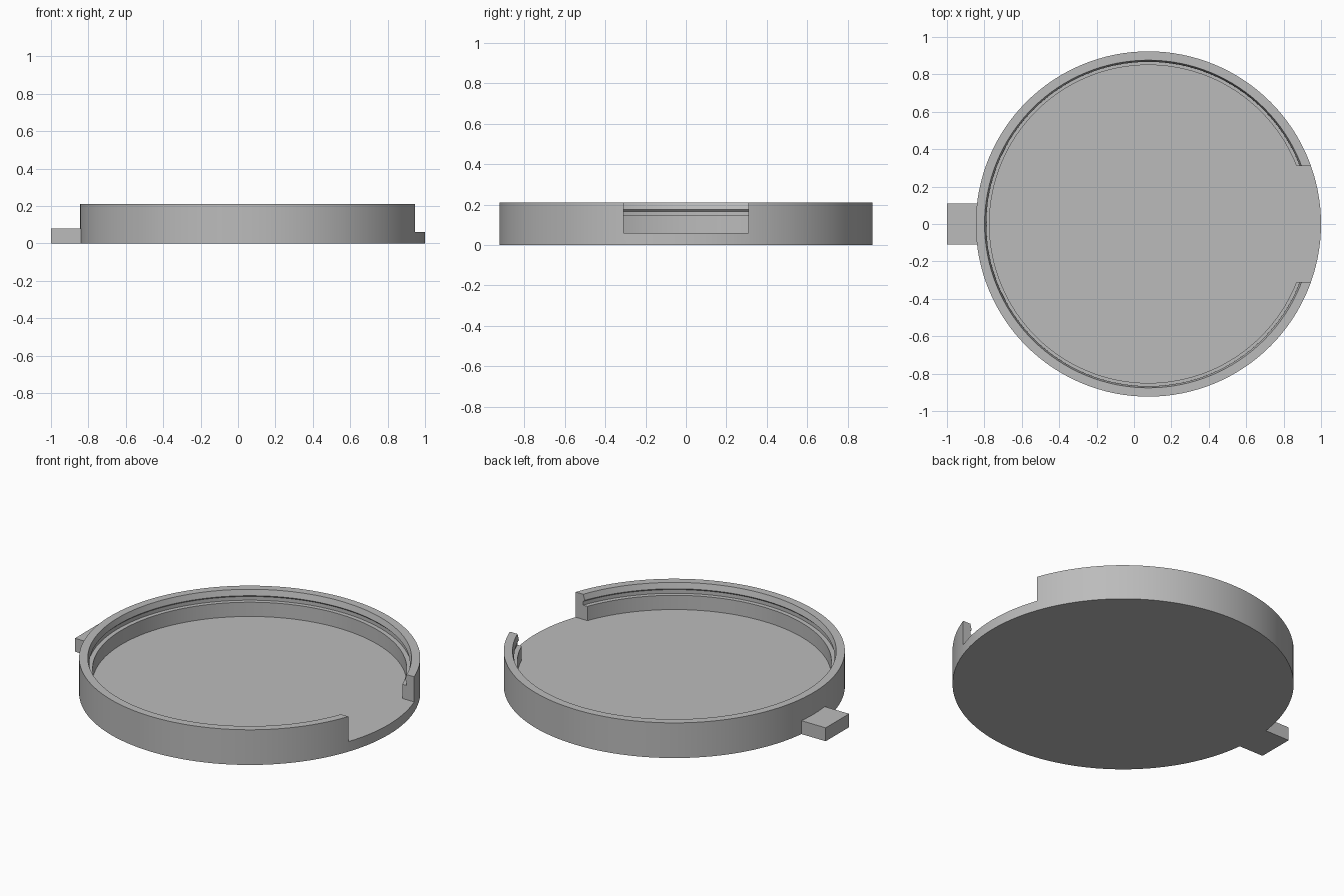
import bpy
import bmesh
from math import radians
from mathutils import Matrix, Vector

cube = bpy.data.objects.get("Cube")
if cube:
    bpy.data.objects.remove(cube, do_unlink=True)

CENTER_X = 0.077
RADIUS = 0.923
SEGMENTS = 128

grey = bpy.data.materials.new("plain grey")
grey.use_nodes = True
colour = (0.5, 0.5, 0.5, 1)
grey.diffuse_color = colour
grey.node_tree.nodes["Principled BSDF"].inputs["Base Color"].default_value = colour


def make_object(name, bm):
    bmesh.ops.recalc_face_normals(bm, faces=bm.faces)
    mesh = bpy.data.meshes.new(name)
    bm.to_mesh(mesh)
    bm.free()
    mesh.materials.append(grey)
    obj = bpy.data.objects.new(name, mesh)
    bpy.context.collection.objects.link(obj)
    return obj


def box(name, low, high):
    low, high = Vector(low), Vector(high)
    bm = bmesh.new()
    bmesh.ops.create_cube(bm, size=1, matrix=Matrix.Translation((low + high) / 2)
                          @ Matrix.Diagonal((*(high - low), 1)))
    return make_object(name, bm)


def lathe(name, profile):
    bm = bmesh.new()
    points = [bm.verts.new((r, 0, z)) for r, z in profile]
    edges = [bm.edges.new(pair) for pair in zip(points, points[1:])]
    bmesh.ops.spin(bm, geom=points + edges, cent=(0, 0, 0), axis=(0, 0, 1),
                   angle=radians(360), steps=SEGMENTS)
    bmesh.ops.remove_doubles(bm, verts=bm.verts, dist=0.0005)
    # Flat caps close the underside and the floor
    bmesh.ops.holes_fill(bm, edges=[e for e in bm.edges if e.is_boundary], sides=0)
    bmesh.ops.translate(bm, verts=bm.verts, vec=(CENTER_X, 0, 0))
    return make_object(name, bm)


# Round tray: outer wall, rim, snap bead, groove, ledge, inner wall
tray = lathe("tray", [
    (RADIUS, 0), (RADIUS, 0.21), (0.876, 0.21), (0.867, 0.176),
    (0.876, 0.167), (0.876, 0.145), (0.85, 0.145), (0.85, 0.06)])

# Opening in the wall, level with the floor
cutter = box("opening_cutter", (0.6, -0.31, 0.06), (1.2, 0.31, 0.4))
cutter.hide_render = True
cutter.hide_set(True)
opening = tray.modifiers.new("opening", "BOOLEAN")
opening.operation = "DIFFERENCE"
opening.solver = "EXACT"
opening.object = cutter

# Smooth round walls with crisp rims, then apply the cut
bpy.ops.object.select_all(action="DESELECT")
tray.select_set(True)
bpy.context.view_layer.objects.active = tray
bpy.ops.object.modifier_apply(modifier=opening.name)
bpy.ops.object.shade_smooth_by_angle(angle=radians(30))
bpy.data.objects.remove(cutter, do_unlink=True)

# Thumb tab on the side opposite the opening
box("thumb_tab", (-1, -0.11, 0), (-0.835, 0.11, 0.08))
